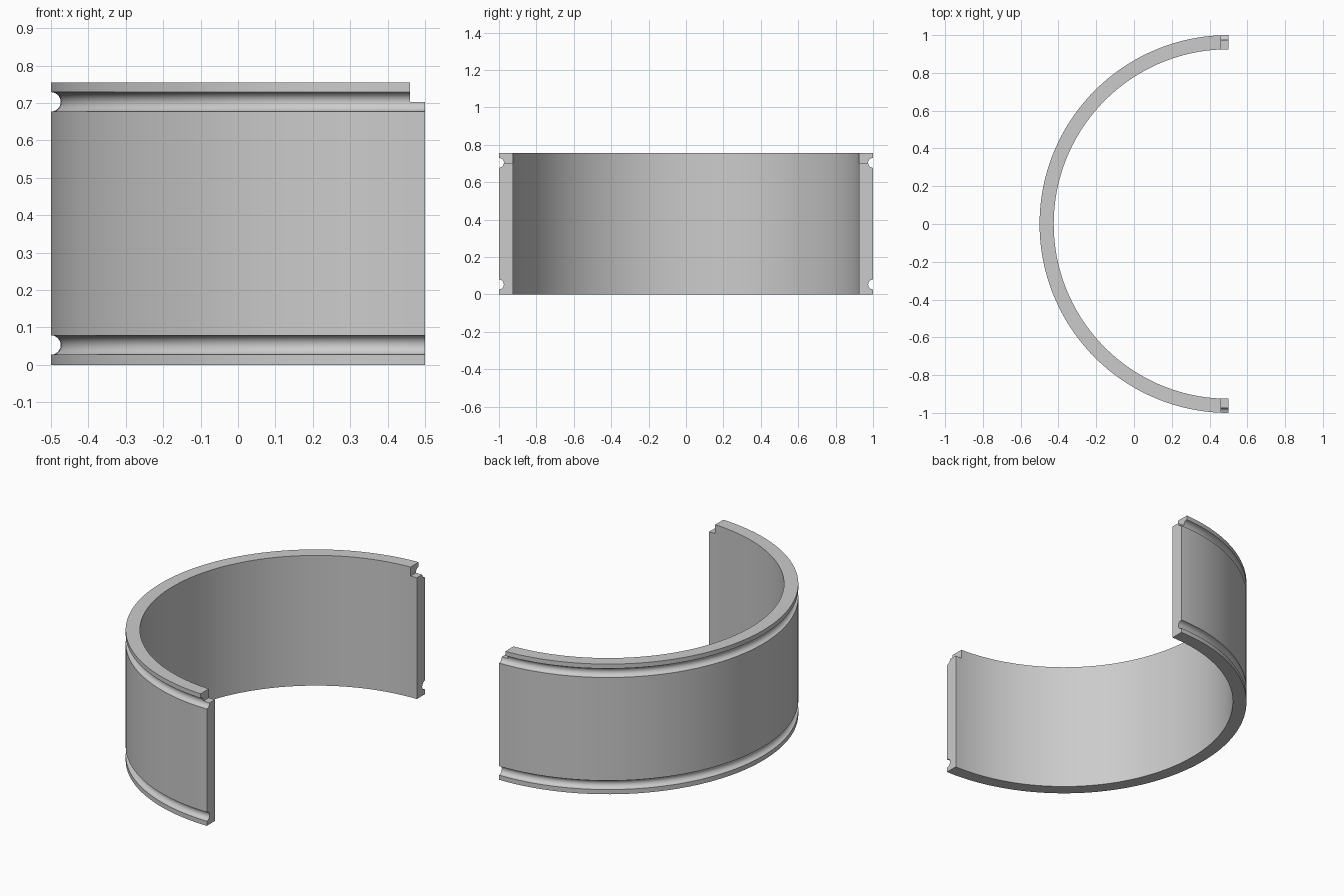
import bpy, bmesh, math

if "Cube" in bpy.data.objects:
    bpy.data.objects.remove(bpy.data.objects["Cube"])

R_OUT, R_IN, HEIGHT = 1.0, 0.925, 0.755
CX = 0.5                      # ring axis sits on the cut plane
GROOVE_Z, GROOVE_R = (0.053, 0.703), 0.026
SEGMENTS, ARC = 96, 12

grey = bpy.data.materials.new("plain grey")
grey.diffuse_color = (0.6, 0.6, 0.6, 1)
grey.use_nodes = True
grey.node_tree.nodes["Principled BSDF"].inputs["Base Color"].default_value = grey.diffuse_color


def add_object(name, bm):
    bmesh.ops.recalc_face_normals(bm, faces=bm.faces)
    mesh = bpy.data.meshes.new(name)
    bm.to_mesh(mesh)
    bm.free()
    obj = bpy.data.objects.new(name, mesh)
    bpy.context.collection.objects.link(obj)
    mesh.materials.append(grey)
    return obj


# Wall cross-section (radius, z) with a half-round groove near each rim
profile = [(R_IN, 0), (R_OUT, 0)]
for gz in GROOVE_Z:
    for i in range(ARC + 1):
        a = math.pi * i / ARC
        profile.append((R_OUT - GROOVE_R * math.sin(a), gz - GROOVE_R * math.cos(a)))
profile += [(R_OUT, HEIGHT), (R_IN, HEIGHT)]

# Half shell: sweep the section through 180 degrees
bm = bmesh.new()
rings = []
for s in range(SEGMENTS + 1):
    t = math.pi / 2 + math.pi * s / SEGMENTS
    rings.append([bm.verts.new((CX + r * math.cos(t), r * math.sin(t), z)) for r, z in profile])
n = len(profile)
for a, b in zip(rings, rings[1:]):
    for i in range(n):
        j = (i + 1) % n
        bm.faces.new((a[i], a[j], b[j], b[i]))
bm.faces.new(rings[0])
bm.faces.new(rings[-1])
shell = add_object("half_shell", bm)

# Step notch at the top of both ends
bm = bmesh.new()
bmesh.ops.create_cube(bm, size=1)
for v in bm.verts:
    v.co = (0.56 + v.co.x * 0.2, v.co.y * 3, 0.803 + v.co.z * 0.2)
cutter = add_object("notch_cutter", bm)
cutter.hide_render = True

mod = shell.modifiers.new("notch", 'BOOLEAN')
mod.operation, mod.solver, mod.object = 'DIFFERENCE', 'EXACT', cutter
bpy.context.view_layer.objects.active = shell
shell.select_set(True)
bpy.ops.object.modifier_apply(modifier=mod.name)
bpy.data.objects.remove(cutter)

bpy.ops.object.shade_smooth_by_angle(angle=math.radians(30))
